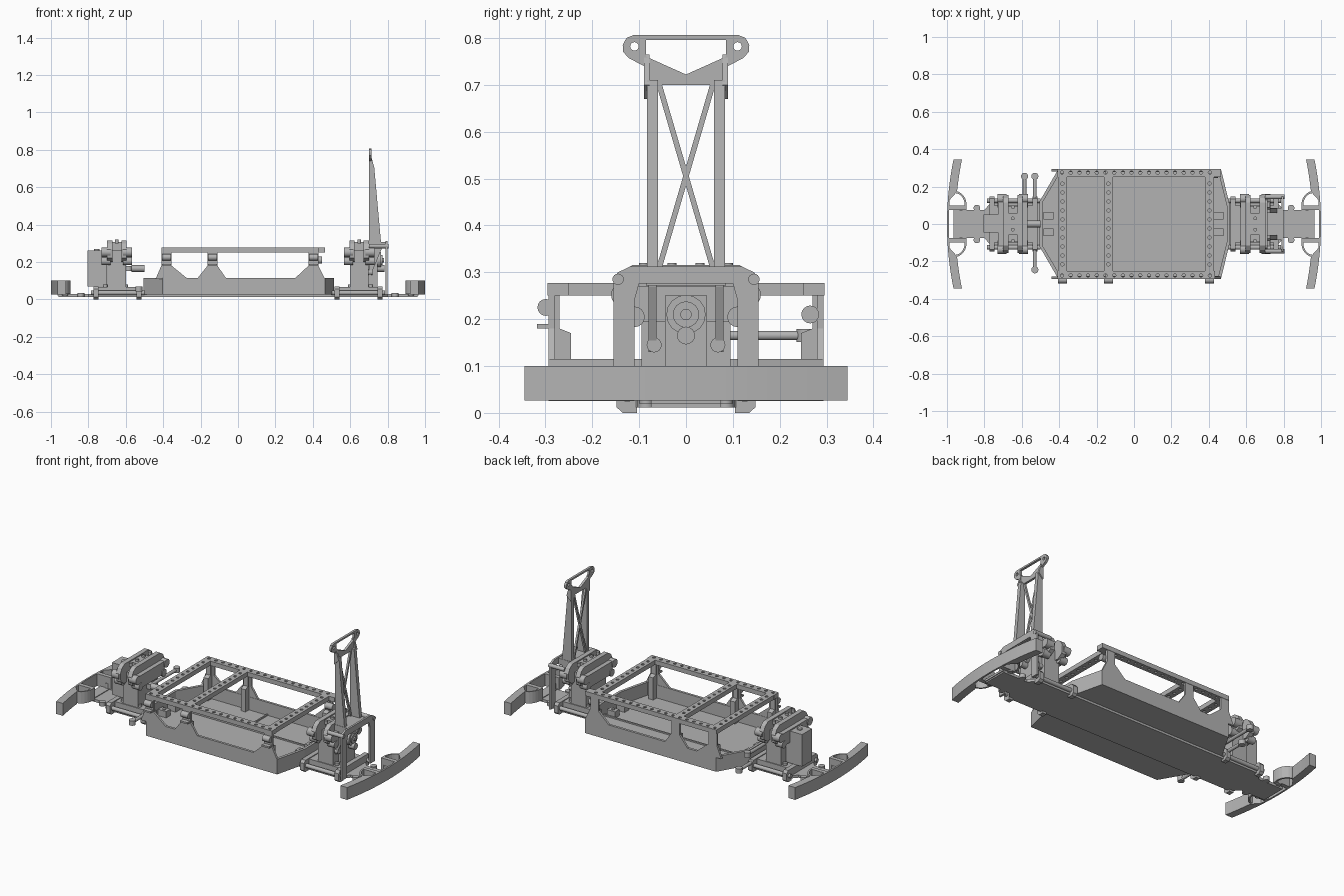
import bpy, bmesh, math
from mathutils import Vector, Matrix

cube = bpy.data.objects.get("Cube")
if cube:
    bpy.data.objects.remove(cube)

grey = bpy.data.materials.new("plain_grey")
grey.use_nodes = True
grey.diffuse_color = (0.45, 0.45, 0.45, 1)
grey.node_tree.nodes["Principled BSDF"].inputs["Base Color"].default_value = grey.diffuse_color


def finish(name, bm, smooth=False):
    bmesh.ops.recalc_face_normals(bm, faces=bm.faces)
    me = bpy.data.meshes.new(name)
    bm.to_mesh(me)
    bm.free()
    me.materials.append(grey)
    ob = bpy.data.objects.new(name, me)
    bpy.context.collection.objects.link(ob)
    if smooth:
        bpy.ops.object.select_all(action='DESELECT')
        ob.select_set(True)
        bpy.context.view_layer.objects.active = ob
        bpy.ops.object.shade_smooth_by_angle()
    return ob


def add_prism(bm, pts, axis, a, b):
    # Outline in the plane across the axis, extruded from a to b
    place = {'x': lambda p, t: (t, p[0], p[1]),
             'y': lambda p, t: (p[0], t, p[1]),
             'z': lambda p, t: (p[0], p[1], t)}[axis]
    face = bm.faces.new([bm.verts.new(place(p, a)) for p in pts])
    ext = bmesh.ops.extrude_face_region(bm, geom=[face])
    vs = [g for g in ext['geom'] if isinstance(g, bmesh.types.BMVert)]
    bmesh.ops.translate(bm, verts=vs, vec=Vector(place((0, 0), b - a)))


def prism(name, pts, axis, a, b, smooth=False):
    bm = bmesh.new()
    add_prism(bm, pts, axis, a, b)
    return finish(name, bm, smooth)


def box(name, x0, x1, y0, y1, z0, z1):
    return prism(name, [(x0, y0), (x1, y0), (x1, y1), (x0, y1)], 'z', z0, z1)


def circle(u, v, r, n=16):
    return [(u + r * math.cos(2 * math.pi * i / n), v + r * math.sin(2 * math.pi * i / n)) for i in range(n)]


def rod(name, axis, u, v, r, a, b):
    return prism(name, circle(u, v, r), axis, a, b, True)


def mirrored(half):
    # Complete an outline from its positive half
    return half + [(-u, v) for u, v in reversed(half) if u != 0]


def cut(ob, outlines, axis, a, b):
    bm = bmesh.new()
    for pts in outlines:
        add_prism(bm, pts, axis, a, b)
    cutter = finish("cutter", bm)
    cutter.hide_render = True
    mod = ob.modifiers.new("cut", 'BOOLEAN')
    mod.operation, mod.solver, mod.object = 'DIFFERENCE', 'EXACT', cutter
    deps = bpy.context.evaluated_depsgraph_get()
    me = bpy.data.meshes.new_from_object(ob.evaluated_get(deps))
    ob.modifiers.clear()
    ob.data = me
    bpy.data.objects.remove(cutter)


# Spine plate and tub
prism("spine_plate", [(-.96, -.075), (-.8, -.075), (-.76, -.12), (.76, -.12), (.8, -.075), (.96, -.075),
                      (.96, .075), (.8, .075), (.76, .12), (-.76, .12), (-.8, .075), (-.96, .075)], 'z', .012, .028)
outline = [(-.505, -.12), (-.405, -.293), (.465, -.293), (.512, -.1),
           (.512, .1), (.465, .293), (-.405, .293), (-.505, .12)]
tub = prism("tub", outline, 'z', .025, .115)
cut(tub, [[(x * .97, y * .95) for x, y in outline]], 'z', .037, .2)
box("tray_rib_long", -.49, .5, .066, .074, .035, .045)
box("tray_rib_cross", -.004, .004, .07, .28, .035, .045)

# Side panels with sloped windows
for s, side in ((-1, "front"), (1, "back")):
    y0, y1 = sorted((s * .28, s * .293))
    panel = prism(side + "_side_panel", [(-.44, .11), (-.41, .18), (-.41, .252), (.43, .252), (.43, .18), (.465, .11)],
                  'y', y0, y1)
    cut(panel, [[(-.355, .25), (-.355, .18), (-.275, .115), (-.215, .115), (-.163, .18), (-.163, .25)],
                [(-.11, .25), (-.11, .18), (-.065, .115), (.307, .115), (.377, .18), (.377, .25)]], 'y', y0 - .02, y1 + .02)
    # Gussets behind each post
    for i, x in enumerate((-.385, -.137, .404)):
        prism(f"{side}_gusset_{i}", [(s * .285, .035), (s * .245, .035), (s * .245, .17), (s * .27, .18),
                                     (s * .27, .252), (s * .285, .252)], 'x', x - .015, x + .015)

# Perforated top frame
rail_x = [-.385 + .0465 * i for i in range(18)]
for s, side in ((-1, "front"), (1, "back")):
    y0, y1 = sorted((s * .25, s * .295))
    rail = box(side + "_top_rail", -.408, .465 if s > 0 else .432, y0, y1, .25, .277)
    cut(rail, [circle(x, s * .275, .009, 10) for x in rail_x], 'z', .2, .3)
for i, x in enumerate((-.383, -.137, .404)):
    bar = box(f"top_crossbar_{i}", x - .024, x + .024, -.252, .252, .25, .277)
    cut(bar, [circle(x, -.216 + .048 * k, .009, 10) for k in range(10)], 'z', .2, .3)
    # Body clips on the front side
    rod(f"clip_tube_{i}", 'x', -.299, .225, .018, x - .024, x + .024)
    box(f"clip_tab_{i}", x - .024, x + .024, -.318, -.285, .18, .19)
rod("side_nut", 'x', .265, .21, .019, .40, .45)
for x in (-.458, .452):
    for y in (-.045, .045):
        box("tub_mount", x - .027, x + .027, y - .02, y + .02, .03, .075)
        rod("tub_mount_screw", 'z', x, y, .01, .07, .08)

# Curved bumpers and their mounts
N = 16
ys = [-.345 + .69 * i / N for i in range(N + 1)]
for m, end in ((-1, "right"), (1, "left")):
    def arc(y):
        return 1 - .035 * (y / .345) ** 2
    outer = [(m * arc(y), y) for y in ys]
    inner = [(m * (arc(y) - (.045 if abs(y) > .165 else .01)), y) for y in reversed(ys)]
    prism(end + "_bumper", outer + inner, 'z', .026, .1)
    box(end + "_bumper_block", *sorted((m * .905, m * .965)), -.075, .075, .02, .032)
    for s in (-1, 1):
        sweep = [(math.cos(t * math.pi / 12), math.sin(t * math.pi / 12)) for t in range(7)]
        wing = [(m * (.955 - .06 * c), s * (.1 + .075 * k)) for c, k in sweep]
        wing += [(m * (.955 - .05 * c), s * (.1 + .065 * k)) for c, k in reversed(sweep)]
        prism(end + "_bumper_wing", wing, 'z', .03, .1)
        box(end + "_wing_foot", *sorted((m * .895, m * .99)), *sorted((s * .075, s * .1)), .026, .1)
        rod(end + "_bumper_screw", 'z', m * .84, s * .085, .018, .012, .035)
        rod(end + "_bumper_pin", 'z', m * .925, s * .085, .015, .02, .06)

# Axle modules, alike at both ends
for m, end in ((-1, "right"), (1, "left")):
    def span(a, b):
        return sorted((m * a, m * b))
    c = m * .648
    box(end + "_module_base", *span(.54, .77), -.1, .1, .028, .065)
    for a, b in ((.515, .542), (.745, .772)):
        foot = mirrored([(.135, .0), (.148, .012), (.148, .055), (.135, .07)])
        block = prism(end + "_hinge_block", foot, 'x', *span(a, b))
        cut(block, [[(-.105, -.01), (.105, -.01), (.105, .013), (-.105, .013)]], 'x', -1, 1)
    for s in (-1, 1):
        rod(end + "_hinge_pin", 'x', s * .125, .035, .012, *span(.5, .785))
        rod(end + "_base_boss", 'z', m * .60, s * .075, .012, .06, .08)
        rod(end + "_base_boss", 'z', m * .71, s * .075, .012, .06, .08)
    box(end + "_gearbox", c - .05, c + .05, -.095, .095, .06, .26)
    plate = mirrored([(.12, .2), (.15, .22), (.155, .27), (.14, .298), (.115, .315)])
    for d in (-.038, .038):
        prism(end + "_shock_plate", plate, 'x', c + d - .014, c + d + .014)
    box(end + "_shock_bridge", c - .05, c + .05, -.06, .06, .255, .308)
    for d in (-.058, .058):
        for s in (-1, 1):
            rod(end + "_upper_lobe", 'x', s * .135, .252, .025, c + d - .024, c + d + .024)
            rod(end + "_lower_lobe", 'x', s * .11, .205, .022, c + d - .024, c + d + .024)
        box(end + "_lobe_bar", c + d - .02, c + d + .02, -.12, .12, .195, .27)
    for y in (-.09, -.03, .03, .09):
        rod(end + "_bridge_screw", 'z', c, y, .01, .3, .32)

# Servo and steering links on the right end
box("servo_box", -.805, -.70, -.045, .05, .07, .262)
rod("servo_cap", 'z', -.755, 0, .015, .26, .27)
rod("servo_shaft", 'x', 0, .165, .018, -.57, -.50)
for name, x, z, a, b in (("short_link", -.585, .165, 0, .255), ("long_link", -.53, .055, -.245, .255)):
    rod(name, 'y', x, z, .01, a, b)
    for y in {a, b}:
        rod(name + "_end", 'z', x, y, .019, z - .014, z + .014)

# Motor on the left end
box("motor_housing", .69, .745, -.045, .045, .07, .25)
for r, x in ((.042, .765), (.028, .772), (.012, .78)):
    rod("motor_disc", 'x', 0, .21, r, .72, x)
rod("motor_pinion", 'x', 0, .165, .019, .72, .782)

# Gantry around the motor
gantry = prism("gantry", mirrored([(.155, .025), (.155, .285), (.145, .3), (.12, .312)]), 'x', .788, .8)
cut(gantry, [mirrored([(.11, .0), (.11, .24), (.1, .276)])], 'x', .7, .9)
box("gantry_top", .70, .795, -.085, .085, .272, .308)
for s in (-1, 1):
    rod("gantry_bolt", 'x', s * .145, .285, .012, .70, .805)

# Tall tower with cross brace and pierced head
for s in (-1, 1):
    y0, y1 = sorted((s * .06, s * .083))
    prism("tower_leg", [(.70, .30), (.765, .30), (.728, .71), (.70, .71)], 'y', y0, y1)
    prism("tower_leg_foot", [(.70, .13), (.71, .13), (.768, .27), (.765, .31), (.70, .31)], 'y', y0 + .003, y1 - .003)
    rod("tower_foot_ring", 'x', s * .068, .145, .016, .695, .72)
    w = .006
    prism("tower_brace", [(s * .06 - w, .30), (s * .06 + w, .30), (-s * .06 + w, .71), (-s * .06 - w, .71)], 'x', .70, .712)
    prism("tower_head_gusset", [(.70, .67), (.73, .70), (.712, .765), (.70, .765)], 'y', *sorted((s * .078, s * .09)))
head = prism("tower_head", mirrored([(.06, .70), (.083, .71), (.09, .74), (.122, .757), (.134, .77), (.135, .785),
                                     (.127, .8), (.112, .806)]), 'x', .70, .714)
cut(head, [mirrored([(0, .722), (.085, .76), (.085, .796)]), circle(.11, .782, .009), circle(-.11, .782, .009)],
    'x', .6, .8)
